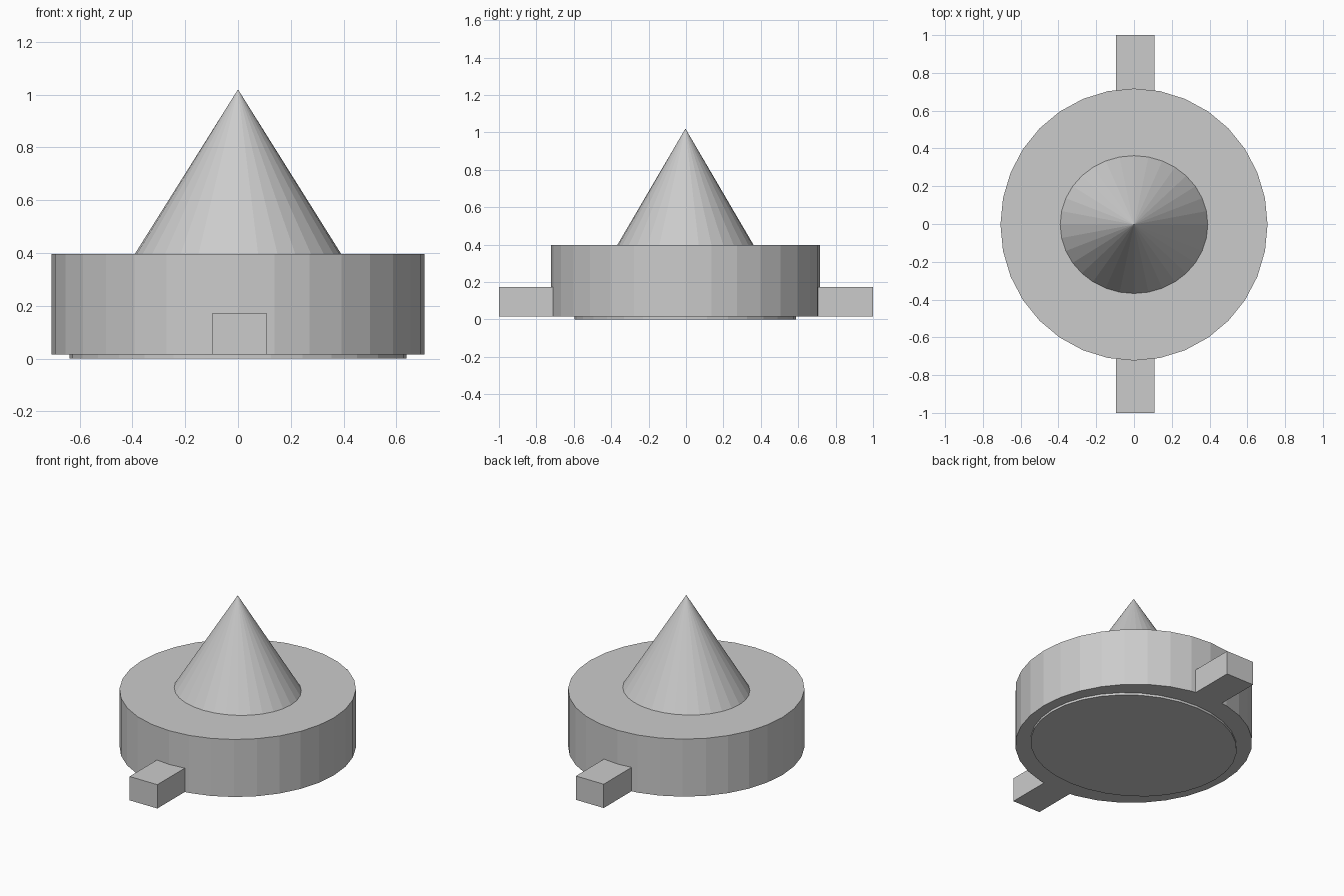
import bpy

cube = bpy.data.objects.get("Cube")
if cube:
    bpy.data.objects.remove(cube, do_unlink=True)

grey = bpy.data.materials.new("light_grey")
grey.use_nodes = True
colour = (0.6, 0.6, 0.6, 1)
grey.diffuse_color = colour
grey.node_tree.nodes["Principled BSDF"].inputs["Base Color"].default_value = colour


def finish(name):
    obj = bpy.context.object
    obj.name = name
    obj.data.materials.append(grey)
    bpy.ops.object.transform_apply(location=False, rotation=False, scale=True)
    return obj


def round_part(name, rx, ry, z0, z1, pointed=False):
    """Flat-sided elliptical cylinder or cone between two heights."""
    bpy.ops.mesh.primitive_cone_add(
        vertices=32, radius1=1, radius2=0 if pointed else 1, depth=1,
        location=(0, -0.003, (z0 + z1) / 2))
    bpy.context.object.scale = (rx, ry, z1 - z0)
    return finish(name)


# Stacked round parts
round_part("base_plate", 0.639, 0.592, 0, 0.02)
round_part("body", 0.707, 0.72, 0.015, 0.397)
round_part("cone_top", 0.392, 0.366, 0.395, 1.02, pointed=True)

# Square lugs at the front and back
for name, side in (("front_lug", -1), ("back_lug", 1)):
    inner, outer = 0.69, 1.0
    bpy.ops.mesh.primitive_cube_add(
        size=1, location=(0.006, side * (inner + outer) / 2, 0.094))
    bpy.context.object.scale = (0.204, outer - inner, 0.158)
    finish(name)
